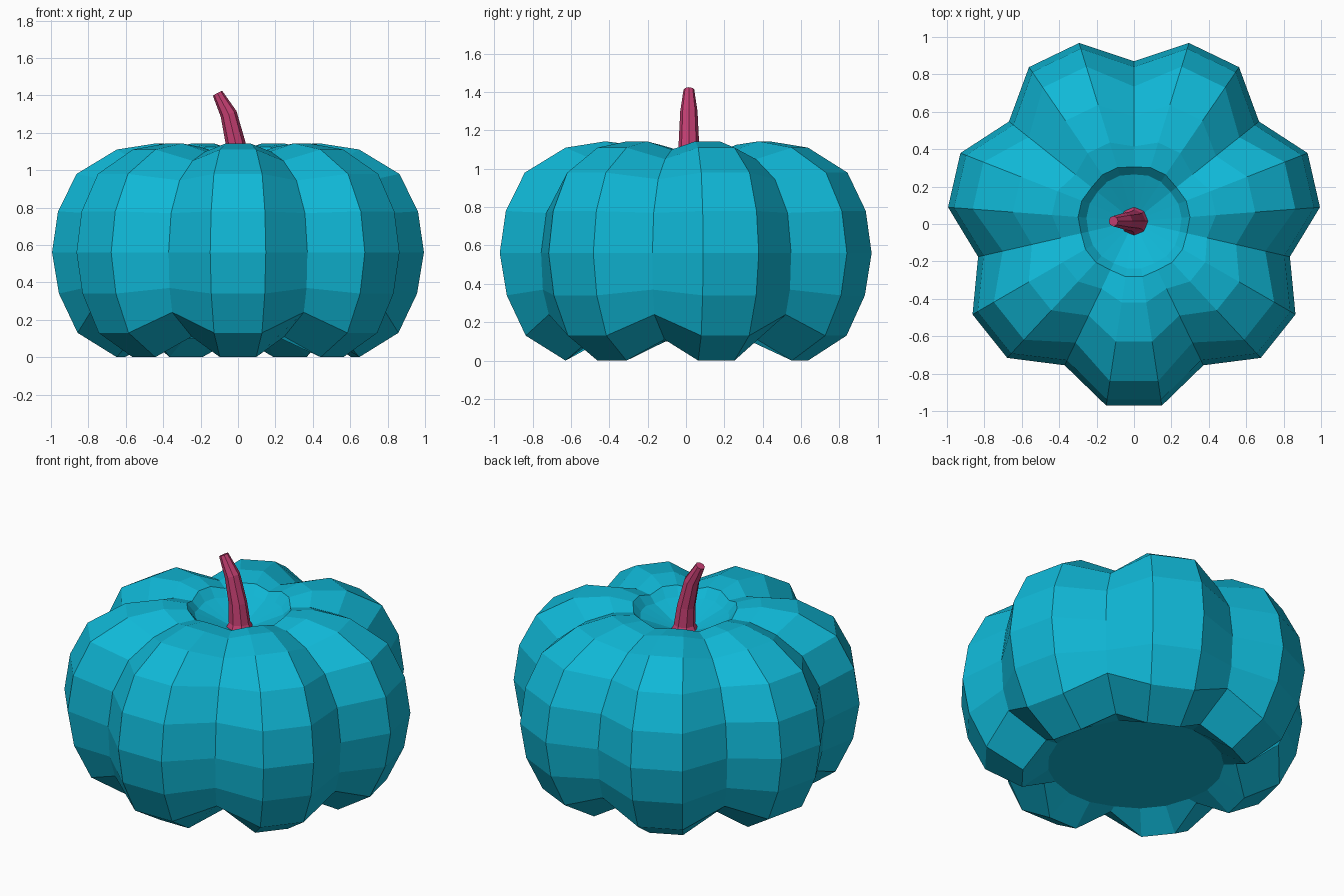
import bpy, bmesh, math
from mathutils import Vector, Matrix

if "Cube" in bpy.data.objects:
    bpy.data.objects.remove(bpy.data.objects["Cube"])

LOBES = 7
SIDES = LOBES * 3          # one groove and two ridge points per lobe
CENTRE_Y = 0.015


def material(name, rgb):
    m = bpy.data.materials.new(name)
    m.diffuse_color = (*rgb, 1)
    m.use_nodes = True
    m.node_tree.nodes["Principled BSDF"].inputs["Base Color"].default_value = m.diffuse_color
    return m


def skin_rings(name, rings, mat):
    """Join rings of points with quads and cap both ends."""
    bm = bmesh.new()
    loops = [[bm.verts.new(p) for p in ring] for ring in rings]
    n = len(loops[0])
    for a, b in zip(loops, loops[1:]):
        for i in range(n):
            j = (i + 1) % n
            bm.faces.new((a[i], a[j], b[j], b[i]))
    bm.faces.new(loops[0][::-1])
    bm.faces.new(loops[-1])
    bmesh.ops.recalc_face_normals(bm, faces=bm.faces)
    me = bpy.data.meshes.new(name)
    bm.to_mesh(me)
    bm.free()
    me.materials.append(mat)
    ob = bpy.data.objects.new(name, me)
    bpy.context.collection.objects.link(ob)
    return ob


teal = material("teal skin", (0.005, 0.48, 0.68))
pink = material("pink stem", (0.56, 0.05, 0.17))

# Pumpkin body: (ridge radius, ridge z, groove radius, groove z), bottom to top
profile = [
    (0.50, 0.10, 0.50, 0.105),
    (0.65, 0.00, 0.57, 0.11),
    (0.86, 0.13, 0.81, 0.24),
    (0.96, 0.34, 0.845, 0.37),
    (0.997, 0.56, 0.855, 0.56),
    (0.965, 0.78, 0.825, 0.77),
    (0.865, 0.98, 0.72, 0.945),
    (0.65, 1.11, 0.56, 1.05),
    (0.44, 1.143, 0.40, 1.10),
    (0.30, 1.125, 0.29, 1.10),
    (0.255, 1.07, 0.25, 1.06),
    (0.06, 0.99, 0.06, 0.99),
]
rings = []
for rr, rz, gr, gz in profile:
    ring = []
    for i in range(SIDES):
        a = math.pi / 2 + 2 * math.pi * i / SIDES
        r, z = (gr, gz) if i % 3 == 0 else (rr, rz)
        ring.append((r * math.cos(a), CENTRE_Y + r * math.sin(a), z))
    rings.append(ring)
skin_rings("pumpkin_body", rings, teal)

# Bent stem: (centre x, z, radius, lean angle)
stem = [
    (0.0, 0.985, 0.08, 0),
    (0.0, 1.02, 0.062, 0),
    (-0.012, 1.14, 0.053, 8),
    (-0.05, 1.30, 0.045, 20),
    (-0.11, 1.412, 0.028, 28),
]
rings = []
for x, z, r, lean in stem:
    tilt = Matrix.Rotation(math.radians(-lean), 3, 'Y')
    rings.append([Vector((x, CENTRE_Y, z)) + tilt @ Vector(
        (r * math.cos(k * math.pi / 4), r * math.sin(k * math.pi / 4), 0))
        for k in range(8)])
skin_rings("stem", rings, pink)
